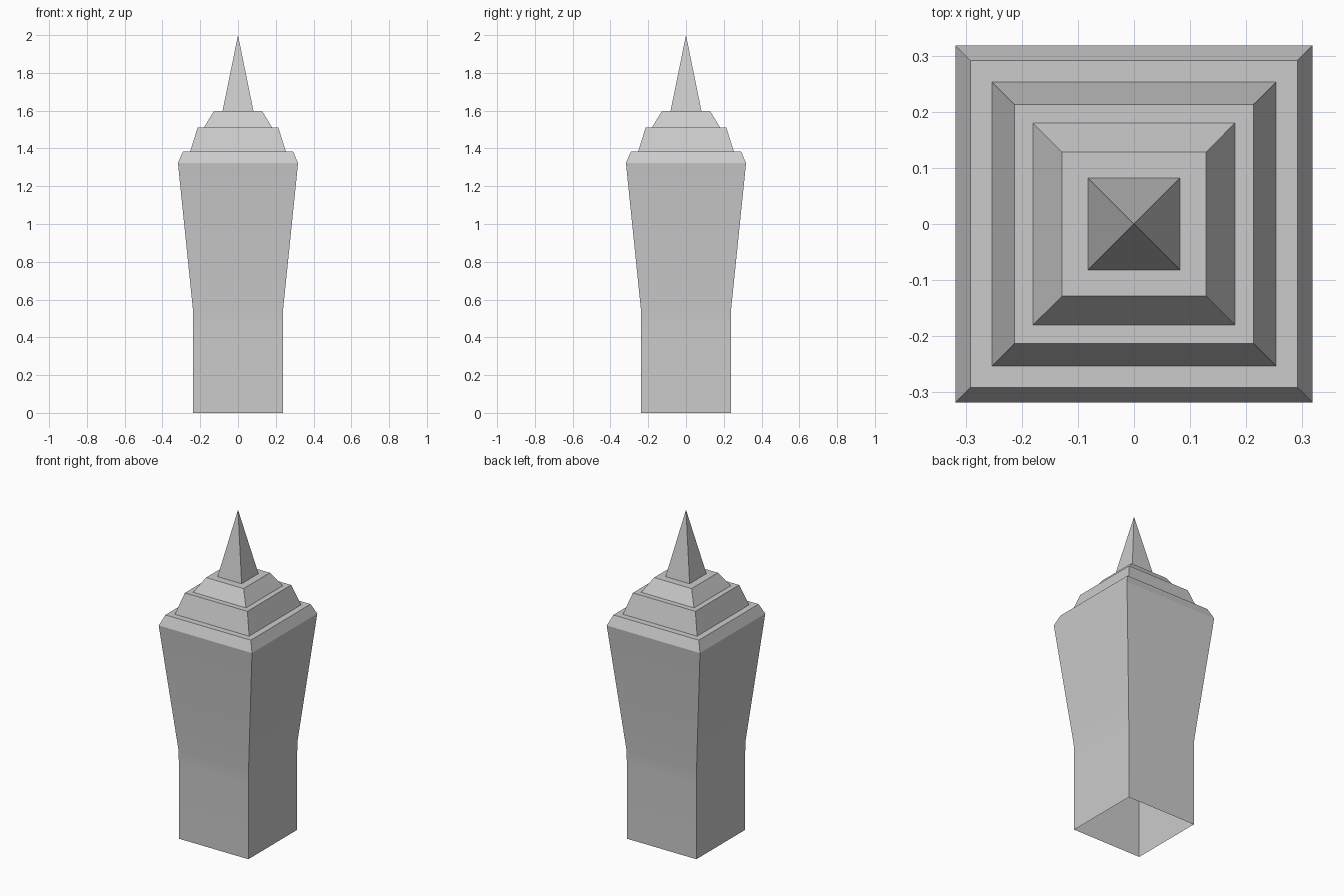
import bpy, bmesh, math

if "Cube" in bpy.data.objects:
    bpy.data.objects.remove(bpy.data.objects["Cube"])


def square_loft(name, profile, tip=None):
    """Stack square rings (half width, height); open at the bottom, optional pointed tip."""
    bm = bmesh.new()
    rings = [[bm.verts.new((sx * w, sy * w, z))
              for sx, sy in ((-1, -1), (1, -1), (1, 1), (-1, 1))] for w, z in profile]
    for a, b in zip(rings, rings[1:]):
        for i in range(4):
            j = (i + 1) % 4
            bm.faces.new((a[i], a[j], b[j], b[i]))
    top = rings[-1]
    if tip is None:
        bm.faces.new(top)
    else:
        apex = bm.verts.new((0, 0, tip))
        for i in range(4):
            bm.faces.new((top[i], top[(i + 1) % 4], apex))
    mesh = bpy.data.meshes.new(name)
    bm.to_mesh(mesh)
    bm.free()
    obj = bpy.data.objects.new(name, mesh)
    bpy.context.collection.objects.link(obj)
    bpy.ops.object.select_all(action='DESELECT')
    obj.select_set(True)
    bpy.context.view_layer.objects.active = obj
    bpy.ops.object.shade_smooth_by_angle(angle=math.radians(20))
    return obj


# Whole tower: hollow flaring shaft, chamfered shoulder, two stepped tiers, spire
square_loft("tower", [
    (0.237, 0), (0.237, 0.46), (0.239, 0.55),   # shaft
    (0.318, 1.323), (0.291, 1.385),             # flare and shoulder
    (0.253, 1.385), (0.213, 1.512),             # lower tier
    (0.18, 1.512), (0.128, 1.597),              # upper tier
    (0.082, 1.597),                             # spire base
], tip=2.0)
